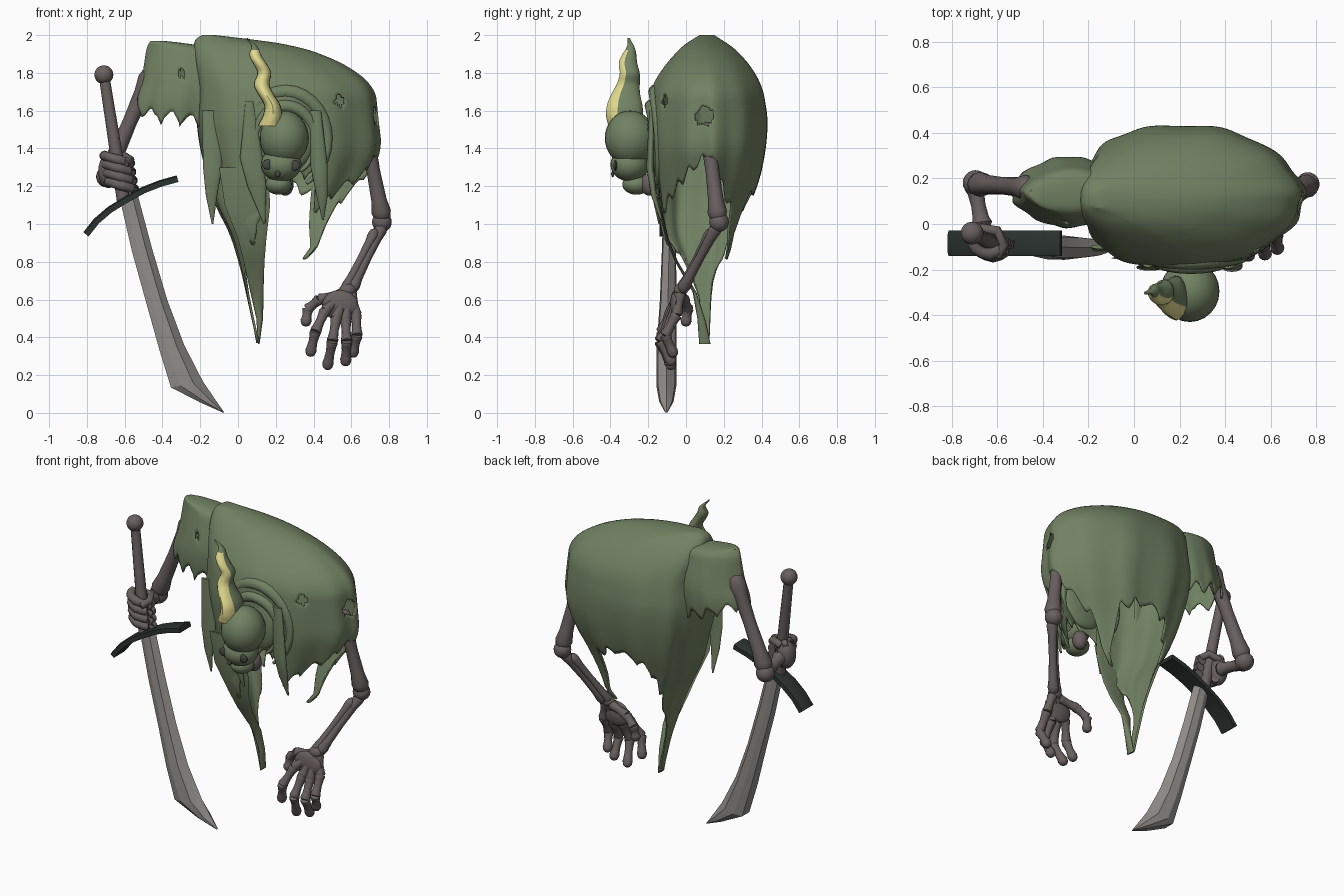
import bpy, bmesh, math, random
from mathutils import Vector

if "Cube" in bpy.data.objects:
    bpy.data.objects.remove(bpy.data.objects["Cube"])

random.seed(4)

def mat(name, r, g, b):
    m = bpy.data.materials.new(name)
    m.diffuse_color = (r, g, b, 1)
    m.use_nodes = True
    m.node_tree.nodes["Principled BSDF"].inputs["Base Color"].default_value = m.diffuse_color
    return m

GREEN = mat("moss_cloth", .166, .223, .125)
BONE = mat("dull_bone", .142, .116, .115)
STEEL = mat("worn_steel", .28, .265, .25)
DARK = mat("dark_guard", .024, .033, .028)
YELLOW = mat("flame_yellow", .74, .68, .27)
HOLLOW = mat("hollow_shadow", .06, .065, .055)

def finish(name, bm, mats, angle=40, solid=0):
    """Recalculate normals, smooth by angle and link the object."""
    bmesh.ops.recalc_face_normals(bm, faces=bm.faces)
    for f in bm.faces:
        f.smooth = True
    for e in bm.edges:
        e.smooth = len(e.link_faces) != 2 or e.calc_face_angle(0) < math.radians(angle)
    me = bpy.data.meshes.new(name)
    bm.to_mesh(me)
    bm.free()
    for m in mats:
        me.materials.append(m)
    ob = bpy.data.objects.new(name, me)
    bpy.context.collection.objects.link(ob)
    if solid:
        mod = ob.modifiers.new("thickness", 'SOLIDIFY')
        mod.thickness, mod.offset = solid, -1
    return ob

def loft(rings, cap_end=True):
    """Skin closed rings that all have the same point count."""
    bm = bmesh.new()
    rows = [[bm.verts.new(p) for p in r] for r in rings]
    n = len(rows[0])
    for a, b in zip(rows, rows[1:]):
        for i in range(n):
            j = (i + 1) % n
            bm.faces.new((a[i], a[j], b[j], b[i]))
    bm.faces.new(rows[0])
    if cap_end:
        bm.faces.new(rows[-1])
    return bm

def tube(name, pts, radii, m, sides=12):
    pts = [Vector(p) for p in pts]
    rings = []
    for i, p in enumerate(pts):
        t = (pts[min(i + 1, len(pts) - 1)] - pts[max(i - 1, 0)]).normalized()
        ref = Vector((0, 1, 0)) if abs(t.y) < .8 else Vector((1, 0, 0))
        u = t.cross(ref).normalized()
        v = t.cross(u)
        r = radii[i] if isinstance(radii, (list, tuple)) else radii
        rings.append([p + r * (u * math.cos(a) + v * math.sin(a))
                      for a in (2 * math.pi * k / sides for k in range(sides))])
    return finish(name, loft(rings), [m], 50)

def bone(name, a, b, r, knob=1.2):
    a, b = Vector(a), Vector(b)
    shape = [(-.03, .5), (.0, 1), (.07, knob), (.2, .95), (.5, .83), (.8, .95), (.93, knob), (1, 1), (1.03, .5)]
    return tube(name, [a.lerp(b, t) for t, _ in shape], [r * s for _, s in shape], BONE)

def ball(name, c, r, m):
    bm = bmesh.new()
    bmesh.ops.create_uvsphere(bm, u_segments=24, v_segments=16, radius=1)
    r = r if isinstance(r, tuple) else (r, r, r)
    for v in bm.verts:
        v.co = Vector(c) + Vector([v.co[i] * r[i] for i in range(3)])
    return finish(name, bm, [m])

def stack(rows, sides=16):
    """Loft of horizontal ellipses given as (z, x, y, x radius, y radius)."""
    return loft([[(x + rx * math.cos(a), y + ry * math.sin(a), z)
                  for a in (2 * math.pi * i / sides for i in range(sides))] for z, x, y, rx, ry in rows])

def interp(table, k):
    """Linear lookup in rows sorted by rising first value."""
    for a, b in zip(table, table[1:]):
        if k <= b[0]:
            t = max(0, (k - a[0]) / (b[0] - a[0]))
            return [p + (q - p) * t for p, q in zip(a[1:], b[1:])]
    return list(table[-1][1:])

def soft(table, k, top):
    """Lookup averaged over a small window, narrower near the top."""
    w = min(.05, (top - k) * .4)
    rows = [interp(table, k + w * d) for d in (-1, -.5, 0, .5, 1)]
    return [sum(c) / 5 for c in zip(*rows)]

def shroud(name, profile, hem, cols, rows, left_pow, right_pow, tooth, holes=()):
    """Ragged cloth: profile rows are (z, left, right, front, back); hem is (angle, z)."""
    profile = sorted(profile)
    top = profile[-1][0]
    ends = []
    for i in range(cols):
        saw = abs((i / 7) % 1 - .5) * 2
        ends.append(interp(hem, 360 * i / cols)[0] - tooth * saw * random.uniform(.7, 1.0))
    rings = []
    for k in range(rows + 1):
        t = (k / rows) ** 1.7
        ring = []
        for i in range(cols):
            a = 2 * math.pi * i / cols
            z = max(top + (ends[i] - top) * t, profile[0][0])
            l, r, f, b = soft(profile, z, top)
            c, s = math.cos(a), math.sin(a)
            n = right_pow if c > 0 else left_pow
            fold = 1 + .025 * t * math.sin(11 * a)
            x = (l + r) / 2 + (r - l) / 2 * math.copysign(abs(c) ** (2 / n), c) * fold
            y = (f + b) / 2 + (b - f) / 2 * math.copysign(abs(s) ** (2 / n), s) * fold
            ring.append((x, y, z))
        rings.append(ring)
    bm = loft(rings, False)
    torn = [f for f in bm.faces if any((f.calc_center_median() - Vector(h[:3])).length < h[3] for h in holes)]
    bmesh.ops.delete(bm, geom=torn, context='FACES')
    return finish(name, bm, [GREEN], 50, .012)

# Cloak body with long trough-like tail on the left and ragged hem
shroud("cloak", [
    (2.0, -.19, -.12, .07, .15), (1.98, -.225, .05, .04, .18), (1.95, -.235, .28, -.01, .23),
    (1.9, -.24, .45, -.06, .29), (1.83, -.23, .6, -.12, .35), (1.72, -.21, .725, -.185, .41),
    (1.55, -.22, .74, -.2, .437), (1.4, -.2, .755, -.19, .425), (1.25, -.16, .69, -.17, .395),
    (1.1, -.12, .6, -.155, .34), (.95, -.04, .53, -.145, .295), (.82, .0, .5, -.08, .27),
    (.72, .025, .2, -.01, .2), (.6, .05, .145, .05, .165), (.37, .1, .125, .06, .155)],
    [(0, 1.40), (12, 1.33), (25, 1.2), (38, 1.12), (46, .97), (50, .82), (54, .82), (58, 1.0), (66, 1.18),
     (90, 1.25), (110, 1.2), (128, 1.06), (145, .93), (155, .8), (162, .6), (168, .40), (200, .40),
     (207, .62), (214, .82), (228, .92), (246, .95), (256, 1.12), (268, 1.3), (290, 1.3), (302, 1.1),
     (312, 1.18), (335, 1.3), (350, 1.36), (360, 1.40)],
    168, 56, 2.8, 1.8, .07, [(.73, .1, 1.57, .05), (.53, -.1, 1.65, .035), (.52, -.1, 1.48, .025)])

# Sleeve over the sword arm
shroud("sleeve", [
    (1.97, -.46, -.4, .1, .16), (1.96, -.47, -.3, .07, .19), (1.93, -.485, -.1, .04, .24),
    (1.75, -.51, -.05, -.01, .29), (1.65, -.555, -.05, -.02, .3), (1.5, -.54, -.08, 0, .28)],
    [(0, 1.52), (90, 1.6), (135, 1.66), (180, 1.7), (225, 1.62), (270, 1.6), (360, 1.52)],
    84, 24, 1.6, 2, .09, [(-.3, .0, 1.8, .02)])

# Hood folds arching around the head
for k, (rx, rz, r, y) in enumerate([(.16, .185, .034, -.185), (.225, .26, .04, -.16)]):
    pts, rad = [], []
    for i in range(25):
        a = math.radians(-60 + 300 * i / 24)
        pts.append((.25 + rx * math.cos(a), y + .02 * math.cos(a) ** 2, 1.44 + rz * math.sin(a)))
        rad.append(r * (.25 + .75 * math.sin(math.pi * i / 24)))
    tube(f"hood_fold_{k}", pts, rad, GREEN)
ball("hood_back", (.25, -.165, 1.46), (.16, .045, .18), GREEN)

# Flat ragged panels hanging at the front: (z, x, y, half width, half thickness)
panels = {
    "tail_front": [(1.3, .03, -.15, .13, .008), (1.1, .05, -.14, .12, .008), (.92, .075, -.1, .075, .008),
                   (.8, .085, -.05, .055, .008), (.64, .1, .045, .035, .01), (.5, .115, .08, .018, .02),
                   (.365, .11, .1, .004, .03)],
    "left_of_head": [(1.65, .06, -.18, .02, .01), (1.35, .07, -.19, .06, .015), (1.2, .1, -.18, .05, .012),
                     (1.0, .14, -.14, .004, .006)],
    "right_of_head": [(1.6, .41, -.18, .03, .015), (1.3, .43, -.19, .045, .02), (1.15, .445, -.17, .03, .015),
                      (1.02, .45, -.13, .004, .006)],
    "left_edge": [(1.6, -.14, -.1, .05, .01), (1.3, -.135, -.11, .05, .014), (1.15, -.14, -.1, .03, .012),
                  (1.0, -.135, -.08, .004, .006)]}
for n, rows in panels.items():
    finish(f"{n}_panel", stack(rows), [GREEN], 60)

# Skull
ball("skull_dome", (.245, -.295, 1.455), (.13, .135, .145), GREEN)
ball("skull_face", (.228, -.298, 1.315), (.108, .102, .09), GREEN)
ball("skull_jaw", (.215, -.262, 1.21), (.07, .075, .055), GREEN)
ball("neck_bone", (.25, -.195, 1.21), (.045, .045, .06), BONE)
for n, c, r in [("eye_socket_left", (.158, -.374, 1.315), (.03, .01, .027)),
                ("eye_socket_right", (.298, -.374, 1.31), (.03, .01, .027)),
                ("nose_hole", (.21, -.388, 1.265), (.014, .008, .018))]:
    ball(n, c, r, HOLLOW)

# Wavy flame of hair: yellow front, green back and tip
path = [(1.52, .17, -.32, .068, .09), (1.57, .185, -.325, .052, .1), (1.63, .185, -.325, .042, .095),
        (1.69, .145, -.32, .042, .075), (1.74, .12, -.305, .042, .06), (1.8, .145, -.295, .036, .052),
        (1.85, .115, -.31, .036, .05), (1.9, .085, -.30, .032, .038), (1.94, .095, -.29, .014, .018),
        (1.985, .04, -.305, .003, .004)]
levels = [1.52 + .465 * k / 36 for k in range(37)]
flame = finish("flame_hair", stack([(z, *soft(path, z, z + .05)) for z in levels]), [GREEN, YELLOW])
for p in flame.data.polygons:
    p.material_index = int(p.normal.y < -.2 and p.center.z < 1.92)

# Sword arm and gripping hand
bone("sword_upper_arm", (-.46, .16, 1.8), (-.69, .175, 1.27), .046)
ball("sword_elbow", (-.695, .18, 1.25), .056, BONE)
bone("sword_forearm", (-.70, .17, 1.24), (-.665, -.01, 1.27), .038)
ball("sword_palm", (-.685, -.05, 1.28), (.055, .06, .09), BONE)
top, low = Vector((-.71, -.04, 1.79)), Vector((-.605, -.09, 1.12))
for k in range(4):
    c = top.lerp(low, .67 + .068 * k)
    pts = [c + Vector((.068 * math.cos(a), .058 * math.sin(a), -.02 * math.cos(a)))
           for a in (math.radians(120 + 25 * i) for i in range(11))]
    tube(f"grip_finger_{k}", pts, [.025 + .003 * (i % 4 == 2) for i in range(11)], BONE, 10)
tube("grip_thumb", [(-.67, -.02, 1.34), (-.6, -.03, 1.36), (-.57, -.09, 1.34), (-.6, -.14, 1.32)], .022, BONE)

# Sword
tube("sword_handle", [top, top.lerp(low, .5), low], [.028, .032, .036], BONE)
ball("sword_pommel", top, .05, BONE)
guard = [(-.805, .945), (-.75, 1.015), (-.68, 1.075), (-.6, 1.125), (-.5, 1.18), (-.41, 1.215), (-.32, 1.24)]
rings = []
for i, (x, z) in enumerate(guard):
    p, q = guard[max(i - 1, 0)], guard[min(i + 1, 6)]
    n = Vector((p[1] - q[1], 0, q[0] - p[0])).normalized() * .018
    c = Vector((x, -.085, z))
    w = Vector((0, .056, 0))
    rings.append([c + n * .6 - w, c + n - w * .6, c + n + w * .6, c + n * .6 + w, c - n + w, c - n - w])
finish("sword_guard", loft(rings), [DARK], 30)
rings = []
for lx, lz, rx, rz, th, y in [
        (-.625, 1.13, -.53, 1.15, .034, -.085), (-.56, .85, -.455, .87, .038, -.09),
        (-.485, .58, -.375, .6, .044, -.095), (-.415, .33, -.285, .36, .053, -.103),
        (-.355, .135, -.185, .165, .053, -.104), (-.2, .055, -.12, .07, .038, -.104),
        (-.078, .001, -.074, .004, .006, -.104)]:
    l, r, w = Vector((lx, y, lz)), Vector((rx, y, rz)), Vector((0, th, 0))
    rings.append([l - w * .7, l.lerp(r, .3) - w, l.lerp(r, .7) - w * .85, r,
                  l.lerp(r, .7) + w * .85, l.lerp(r, .3) + w, l + w * .7])
finish("sword_blade", loft(rings), [STEEL], 22)

# Free arm with two forearm bones
bone("free_upper_arm", (.67, .11, 1.52), (.765, .17, 1.03), .043)
ball("free_elbow", (.762, .175, 1.01), .052, BONE)
bone("free_forearm_outer", (.765, .165, .99), (.6, -.02, .65), .029)
bone("free_forearm_inner", (.725, .13, .96), (.565, -.03, .65), .024)
ball("free_wrist", (.58, -.03, .65), (.045, .035, .035), BONE)

# Free hand: palm bones and fingers
fingers = {
    "thumb": [(.55, -.03, .63), (.43, -.01, .6), (.37, .01, .55), (.36, 0, .485)],
    "index": [(.56, -.04, .63), (.46, -.08, .54), (.41, -.13, .43), (.385, -.1, .325)],
    "middle": [(.57, -.04, .63), (.52, -.085, .5), (.5, -.14, .38), (.475, -.08, .255)],
    "ring": [(.585, -.04, .63), (.57, -.075, .49), (.575, -.135, .38), (.57, -.08, .275)],
    "little": [(.6, -.03, .63), (.625, -.05, .52), (.63, -.11, .41), (.61, -.07, .32)]}
for n, p in fingers.items():
    for i in range(3):
        bone(f"{n}_bone_{i}", p[i], p[i + 1], .028, 1.08)
    ball(f"{n}_tip", p[3], .028, BONE)
ball("free_palm", (.54, -.055, .57), (.095, .03, .08), BONE)
